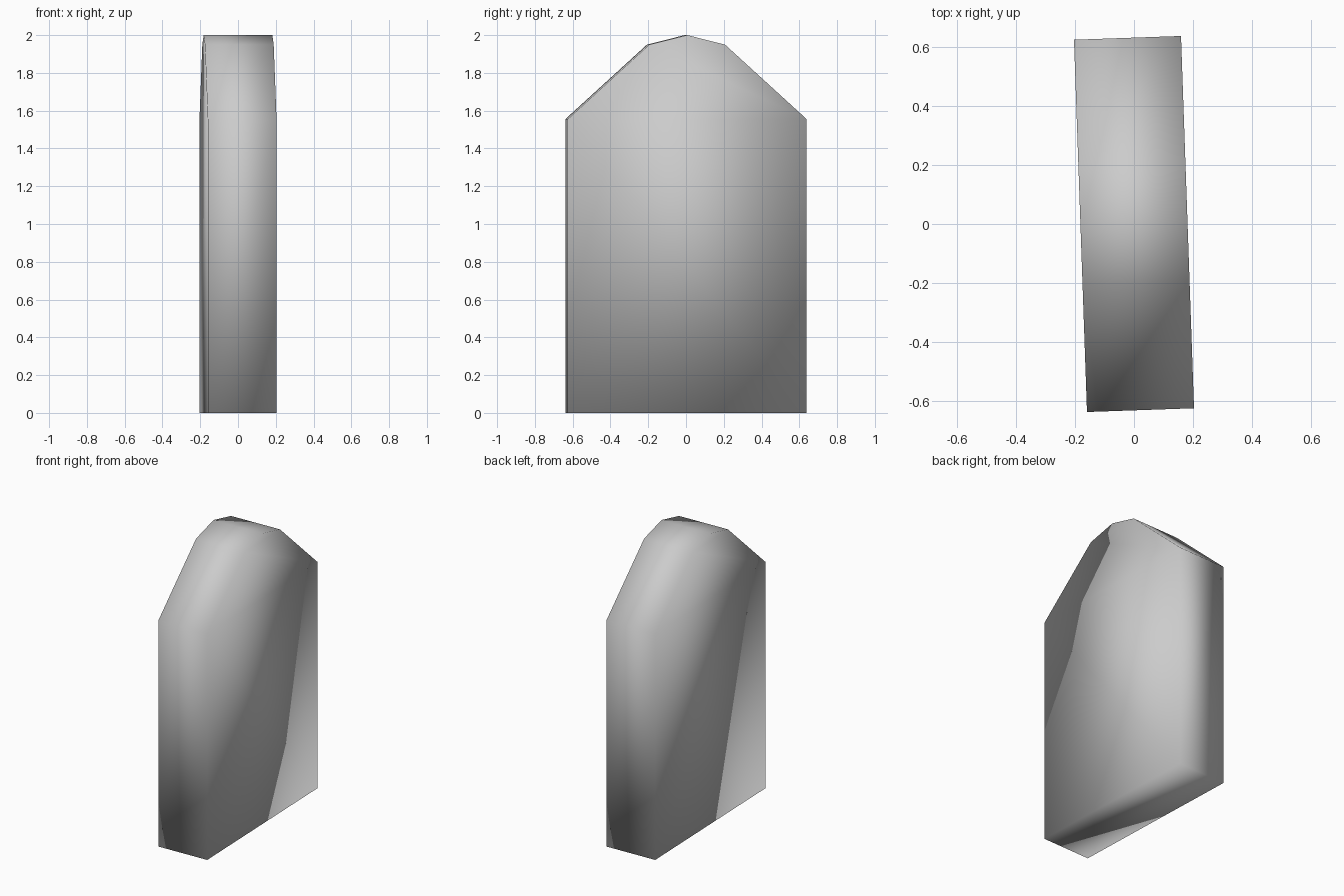
import bpy, bmesh, math
from mathutils import Matrix

old = bpy.data.objects.get("Cube")
if old:
    bpy.data.objects.remove(old, do_unlink=True)

# Plain grey stone
stone = bpy.data.materials.new("grey_stone")
stone.use_nodes = True
grey = (0.6, 0.6, 0.6, 1)
stone.diffuse_color = grey
stone.node_tree.nodes["Principled BSDF"].inputs["Base Color"].default_value = grey

# Slab outline (depth, height) with a blunt peaked top
half_width, half_depth = 0.182, 0.633
outline = [(-half_depth, 0), (half_depth, 0), (half_depth, 1.555),
           (0.2, 1.95), (0, 2), (-0.2, 1.95), (-half_depth, 1.555)]

# Extrude the outline through the thickness
bm = bmesh.new()
face = bm.faces.new([bm.verts.new((-half_width, y, z)) for y, z in outline])
extruded = bmesh.ops.extrude_face_region(bm, geom=[face], use_keep_orig=True)
moved = [g for g in extruded["geom"] if isinstance(g, bmesh.types.BMVert)]
bmesh.ops.translate(bm, verts=moved, vec=(2 * half_width, 0, 0))
bmesh.ops.recalc_face_normals(bm, faces=bm.faces)

# The slab stands slightly turned
bm.transform(Matrix.Rotation(math.radians(2), 4, "Z"))
bmesh.ops.triangulate(bm, faces=bm.faces)
for f in bm.faces:
    f.smooth = True

mesh = bpy.data.meshes.new("stone_slab")
bm.to_mesh(mesh)
bm.free()
mesh.materials.append(stone)
bpy.context.collection.objects.link(bpy.data.objects.new("stone_slab", mesh))
